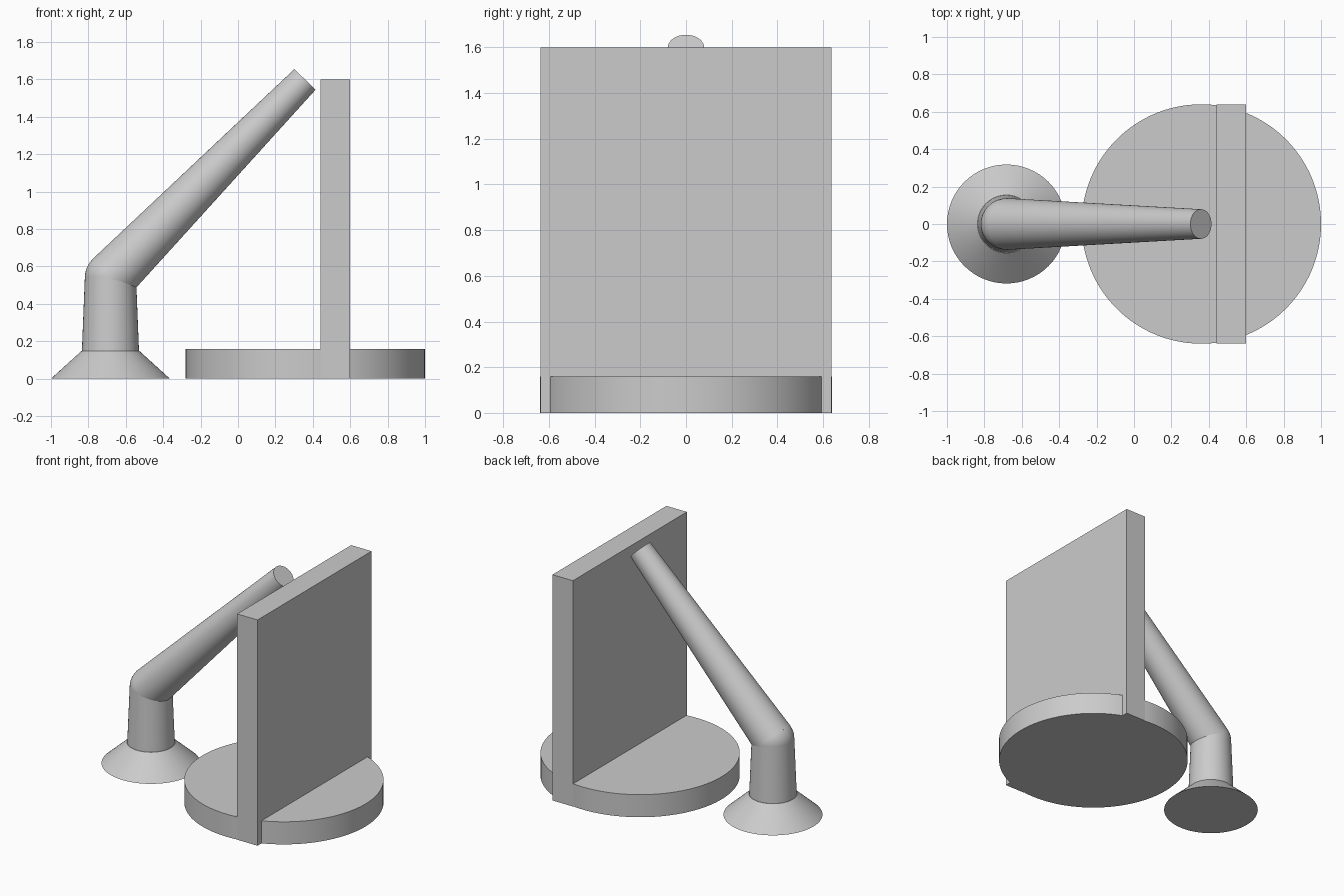
import bpy
import math
from mathutils import Vector

cube = bpy.data.objects.get("Cube")
if cube:
    bpy.data.objects.remove(cube, do_unlink=True)

# Single plain material
grey = bpy.data.materials.new("plain grey")
grey.use_nodes = True
colour = (0.6, 0.6, 0.6, 1)
grey.diffuse_color = colour
grey.node_tree.nodes["Principled BSDF"].inputs["Base Color"].default_value = colour


def finish(name, smooth=True):
    obj = bpy.context.object
    obj.name = name
    obj.data.name = name
    obj.data.materials.append(grey)
    if smooth:
        bpy.ops.object.shade_smooth_by_angle(angle=math.radians(35))
    return obj


def tapered(name, start, end, r1, r2, sides=64):
    """Cylinder or cone frustum running from start to end."""
    start, end = Vector(start), Vector(end)
    axis = end - start
    bpy.ops.mesh.primitive_cone_add(
        vertices=sides, radius1=r1, radius2=r2, depth=axis.length,
        location=(start + end) / 2,
        rotation=axis.to_track_quat("Z", "Y").to_euler())
    return finish(name)


# Round base with the upright panel through it
tapered("round_base", (0.36, 0, 0), (0.36, 0, 0.16), 0.64, 0.64, 128)
bpy.ops.mesh.primitive_cube_add(size=1, location=(0.52, 0, 0.8))
bpy.context.object.scale = (0.16, 1.276, 1.6)
bpy.ops.object.transform_apply(location=False, rotation=False, scale=True)
finish("upright_panel", smooth=False)

# Flared foot, neck, rounded elbow and slanted arm
foot_x = -0.682
elbow = Vector((foot_x, 0, 0.54))
tapered("flared_foot", (foot_x, 0, 0), (foot_x, 0, 0.148), 0.318, 0.155)
tapered("neck", (foot_x, 0, 0.14), elbow, 0.153, 0.137)
bpy.ops.mesh.primitive_uv_sphere_add(
    segments=64, ring_count=32, radius=0.137, location=elbow)
finish("elbow")
tapered("slanted_arm", elbow, (0.358, 0, 1.6), 0.138, 0.079)
